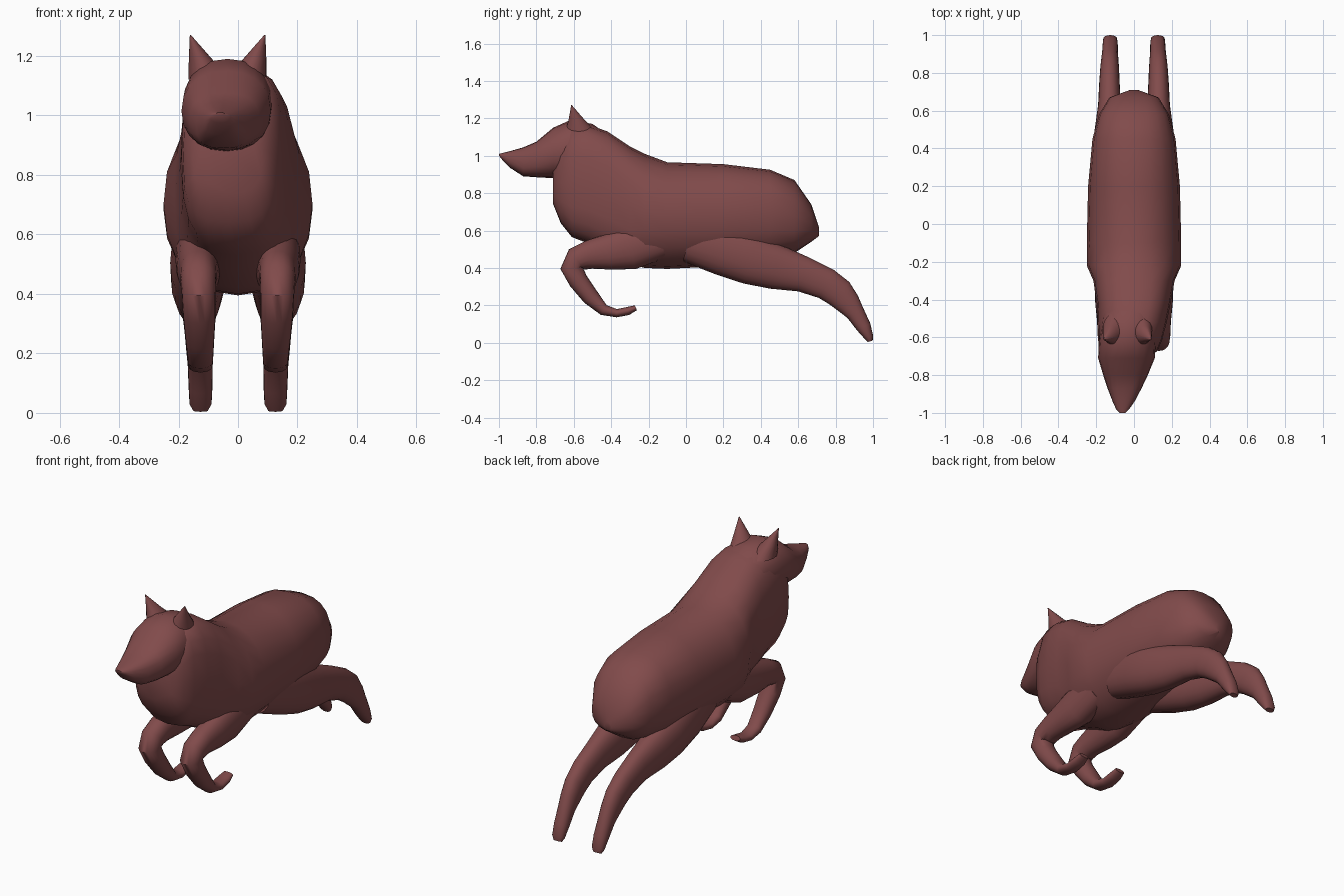
import bpy, bmesh, math
from mathutils import Vector

fur = bpy.data.materials.new("reddish brown fur")
fur.diffuse_color = (0.22, 0.07, 0.07, 1)


def power(v, e):
    return math.copysign(abs(v) ** e, v)


def loft(name, rings, angle=50):
    """Skin a list of (centre, side vector, up vector, exponent) rings and cap both ends."""
    n = 20
    bm = bmesh.new()
    loops = []
    for c, side, up, p in rings:
        loop = []
        for i in range(n):
            a = 2 * math.pi * i / n
            loop.append(bm.verts.new(c + side * power(math.cos(a), 2 / p)
                                     + up * power(math.sin(a), 2 / p)))
        loops.append(loop)
    for a, b in zip(loops, loops[1:]):
        for i in range(n):
            j = (i + 1) % n
            bm.faces.new((a[i], a[j], b[j], b[i]))
    bm.faces.new(loops[0])
    bm.faces.new(loops[-1])
    bmesh.ops.recalc_face_normals(bm, faces=bm.faces)
    me = bpy.data.meshes.new(name)
    bm.to_mesh(me)
    bm.free()
    ob = bpy.data.objects.new(name, me)
    bpy.context.collection.objects.link(ob)
    me.materials.append(fur)
    bpy.ops.object.select_all(action='DESELECT')
    ob.select_set(True)
    bpy.context.view_layer.objects.active = ob
    bpy.ops.object.shade_smooth_by_angle(angle=math.radians(angle))
    return ob


def body_part(name, profile):
    """Profile rows: y, top z, bottom z, half width, centre x, squareness."""
    loft(name, [(Vector((x, y, (t + b) / 2)), Vector((w, 0, 0)),
                 Vector((0, 0, (t - b) / 2)), p) for y, t, b, w, x, p in profile])


def leg(name, path, s):
    """Path rows: x, y, z, radius in the side plane, half width."""
    pts = [Vector((s * r[0], r[1], r[2])) for r in path]
    rings = []
    for i, r in enumerate(path):
        d = pts[min(i + 1, len(pts) - 1)] - pts[max(i - 1, 0)]
        up = Vector((0, -d.z, d.y)).normalized() * r[3]
        rings.append((pts[i], Vector((r[4], 0, 0)), up, 2.2))
    loft(name, rings)


# Torso, from rump to chest and neck
body_part("torso", [
    (0.71, 0.62, 0.57, 0.02, 0, 2), (0.67, 0.74, 0.54, 0.13, 0, 2.4),
    (0.58, 0.87, 0.48, 0.185, 0, 2.5), (0.45, 0.925, 0.45, 0.22, 0, 2.4),
    (0.20, 0.955, 0.41, 0.243, 0, 2.2), (-0.10, 0.965, 0.395, 0.25, 0, 2.1),
    (-0.22, 1.01, 0.40, 0.25, 0, 2.2), (-0.30, 1.05, 0.42, 0.215, 0, 2.7),
    (-0.42, 1.13, 0.48, 0.195, -0.002, 2.8), (-0.52, 1.165, 0.53, 0.183, -0.01, 2.8),
    (-0.61, 1.165, 0.565, 0.17, -0.02, 3), (-0.67, 1.08, 0.64, 0.155, -0.03, 3),
    (-0.71, 0.95, 0.74, 0.115, -0.035, 3)])

# Head and muzzle, turned slightly to one side
body_part("head", [
    (-0.40, 1.10, 0.90, 0.14, -0.01, 2.2), (-0.50, 1.17, 0.88, 0.145, -0.025, 2.2),
    (-0.62, 1.19, 0.88, 0.15, -0.035, 2.2), (-0.71, 1.15, 0.88, 0.15, -0.04, 2.2),
    (-0.80, 1.075, 0.885, 0.118, -0.045, 2.6), (-0.87, 1.045, 0.89, 0.09, -0.05, 2.8),
    (-0.94, 1.025, 0.935, 0.058, -0.055, 2.6), (-0.98, 1.015, 0.975, 0.035, -0.06, 2.2),
    (-1.00, 1.01, 1.00, 0.015, -0.06, 2)])

for s, label in ((1, "left"), (-1, "right")):
    # Pointed ear
    base = Vector((-0.035 + s * 0.062, -0.56, 1.12))
    tip = Vector((-0.035 + s * 0.125, -0.612, 1.27))
    loft(label + "_ear", [
        (base.lerp(tip, t), Vector((w, 0, 0)), Vector((0, d, 0)), 2)
        for t, w, d in ((0, 0.07, 0.09), (0.45, 0.04, 0.045), (1, 0.002, 0.002))])

    # Folded front leg
    leg(label + "_front_leg", [
        (0.125, -0.14, 0.56, 0.11, 0.085), (0.13, -0.30, 0.51, 0.12, 0.08),
        (0.135, -0.42, 0.485, 0.095, 0.07), (0.133, -0.52, 0.47, 0.076, 0.062),
        (0.133, -0.585, 0.445, 0.068, 0.06), (0.132, -0.612, 0.40, 0.06, 0.057),
        (0.13, -0.575, 0.33, 0.052, 0.055),
        (0.128, -0.51, 0.245, 0.046, 0.048), (0.126, -0.44, 0.175, 0.03, 0.042),
        (0.126, -0.37, 0.158, 0.022, 0.04), (0.126, -0.31, 0.17, 0.022, 0.038),
        (0.126, -0.268, 0.187, 0.014, 0.03)], s)

    # Outstretched hind leg
    leg(label + "_hind_leg", [
        (0.115, 0.02, 0.56, 0.13, 0.09), (0.13, 0.20, 0.505, 0.145, 0.098),
        (0.135, 0.35, 0.445, 0.135, 0.09),
        (0.133, 0.48, 0.405, 0.12, 0.078), (0.13, 0.63, 0.365, 0.095, 0.06),
        (0.13, 0.75, 0.315, 0.085, 0.054), (0.129, 0.82, 0.265, 0.08, 0.05),
        (0.128, 0.868, 0.21, 0.066, 0.046),
        (0.127, 0.905, 0.16, 0.05, 0.042), (0.126, 0.95, 0.085, 0.04, 0.04),
        (0.126, 0.978, 0.03, 0.024, 0.037), (0.126, 0.985, 0.008, 0.014, 0.025)], s)
